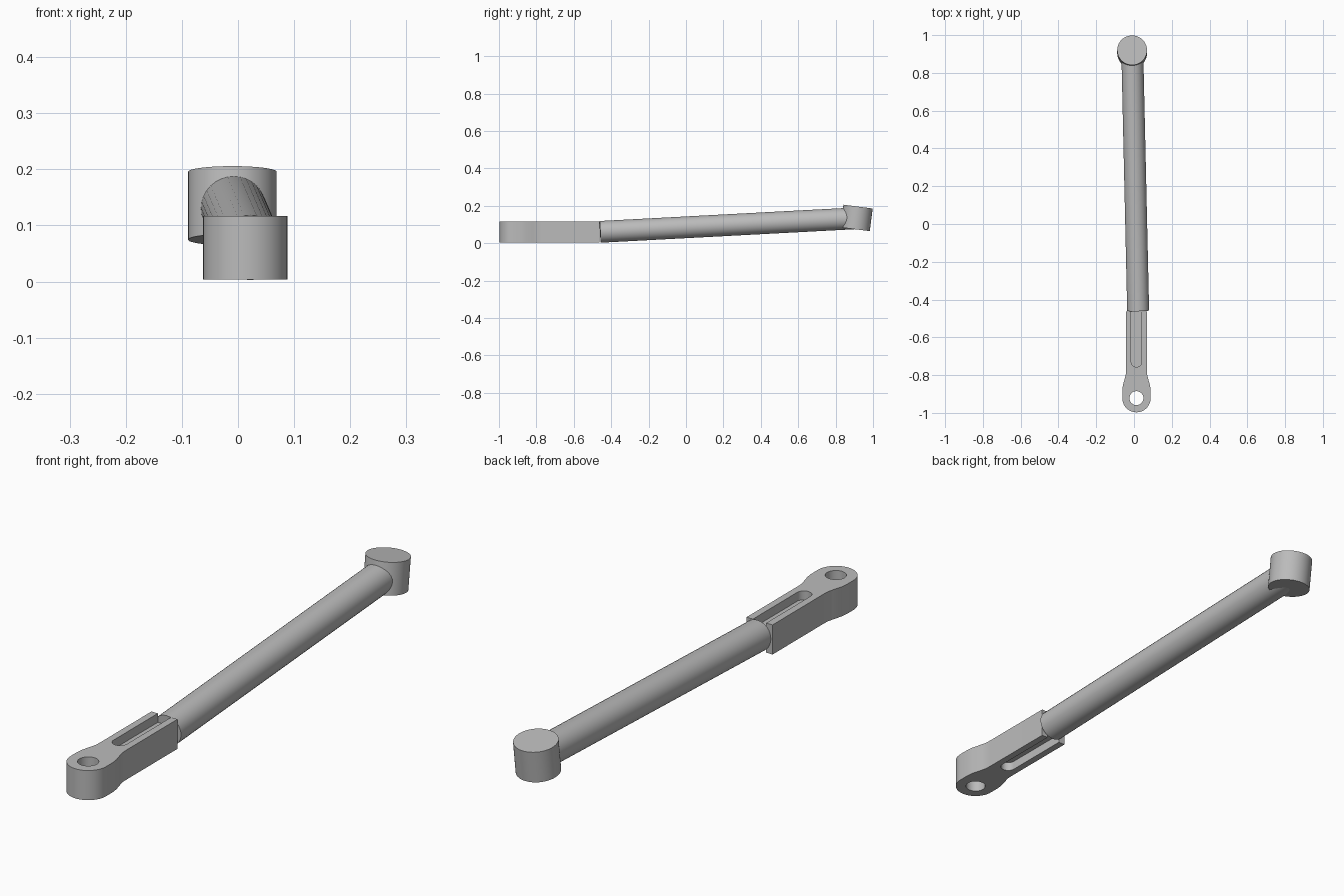
import bpy, bmesh, math
from mathutils import Vector

cube = bpy.data.objects.get("Cube")
if cube:
    bpy.data.objects.remove(cube, do_unlink=True)

grey = bpy.data.materials.new("plain grey")
grey.use_nodes = True
color = (0.5, 0.5, 0.5, 1)
grey.diffuse_color = color
grey.node_tree.nodes["Principled BSDF"].inputs["Base Color"].default_value = color


def add_object(name, bm):
    bmesh.ops.recalc_face_normals(bm, faces=bm.faces)
    mesh = bpy.data.meshes.new(name)
    bm.to_mesh(mesh)
    bm.free()
    mesh.materials.append(grey)
    obj = bpy.data.objects.new(name, mesh)
    bpy.context.collection.objects.link(obj)
    return obj


def extrude_outline(name, outline, z0, z1):
    bm = bmesh.new()
    face = bm.faces.new([bm.verts.new((x, y, z0)) for x, y in outline])
    top = bmesh.ops.extrude_face_region(bm, geom=[face])["geom"]
    verts = [v for v in top if isinstance(v, bmesh.types.BMVert)]
    bmesh.ops.translate(bm, verts=verts, vec=(0, 0, z1 - z0))
    return add_object(name, bm)


def cylinder(name, start, end, radius, sides):
    start, end = Vector(start), Vector(end)
    bm = bmesh.new()
    bmesh.ops.create_cone(bm, cap_ends=True, segments=sides, radius1=radius,
                          radius2=radius, depth=(end - start).length)
    obj = add_object(name, bm)
    obj.location = (start + end) / 2
    obj.rotation_euler = (end - start).to_track_quat("Z", "Y").to_euler()
    return obj


def arc(cx, cy, radius, first, last, steps):
    angles = [math.radians(first + (last - first) * i / steps) for i in range(steps + 1)]
    return [(cx + radius * math.cos(a), cy + radius * math.sin(a)) for a in angles]


def cut(obj, cutter):
    cutter.hide_render = True
    mod = obj.modifiers.new("cut", "BOOLEAN")
    mod.operation = "DIFFERENCE"
    mod.solver = "EXACT"
    mod.object = cutter
    bpy.context.view_layer.objects.active = obj
    bpy.ops.object.modifier_apply(modifier=mod.name)
    bpy.data.objects.remove(cutter, do_unlink=True)


# Fork end: round eye blending into a straight shank
CX, EYE_Y, END_Y = 0.013, -0.922, -0.462
LOW, HIGH = 0.004, 0.117
side = [(0.075, -0.88), (0.072, -0.855), (0.061, -0.815), (0.056, -0.795),
        (0.055, -0.77), (0.055, END_Y)]
outline = arc(CX, EYE_Y, 0.075, 180, 360, 24)
outline += [(CX + x, y) for x, y in side]
outline += [(CX - x, y) for x, y in reversed(side)]
fork = extrude_outline("fork_end", outline, LOW, HIGH)

# Pin hole through the eye
cut(fork, cylinder("hole_cutter", (CX, EYE_Y, -0.1), (CX, EYE_Y, 0.3), 0.037, 32))

# Matching open-ended grooves above and below a central web
DEPTH = 0.034
groove = arc(CX, -0.729, 0.028, 180, 360, 16) + [(CX + 0.028, -0.4), (CX - 0.028, -0.4)]
for z0, z1 in ((HIGH - DEPTH, HIGH + 0.05), (LOW - 0.05, LOW + DEPTH)):
    cut(fork, extrude_outline("groove_cutter", groove, z0, z1))

# Long rod, rising gently to the rear
rod = cylinder("rod", (0.022, -0.459, 0.0605), (-0.009, 0.91, 0.133), 0.058, 32)

# Tilted solid head at the rear
centre, axis = Vector((-0.01, 0.912, 0.135)), Vector((0, 0.13, 1)).normalized()
head = cylinder("rear_head", centre - axis * 0.061, centre + axis * 0.061, 0.079, 48)

# Smooth round walls, crisp rims
for obj in (fork, rod, head):
    bpy.ops.object.select_all(action="DESELECT")
    obj.select_set(True)
    bpy.context.view_layer.objects.active = obj
    bpy.ops.object.shade_smooth_by_angle(angle=math.radians(30))
